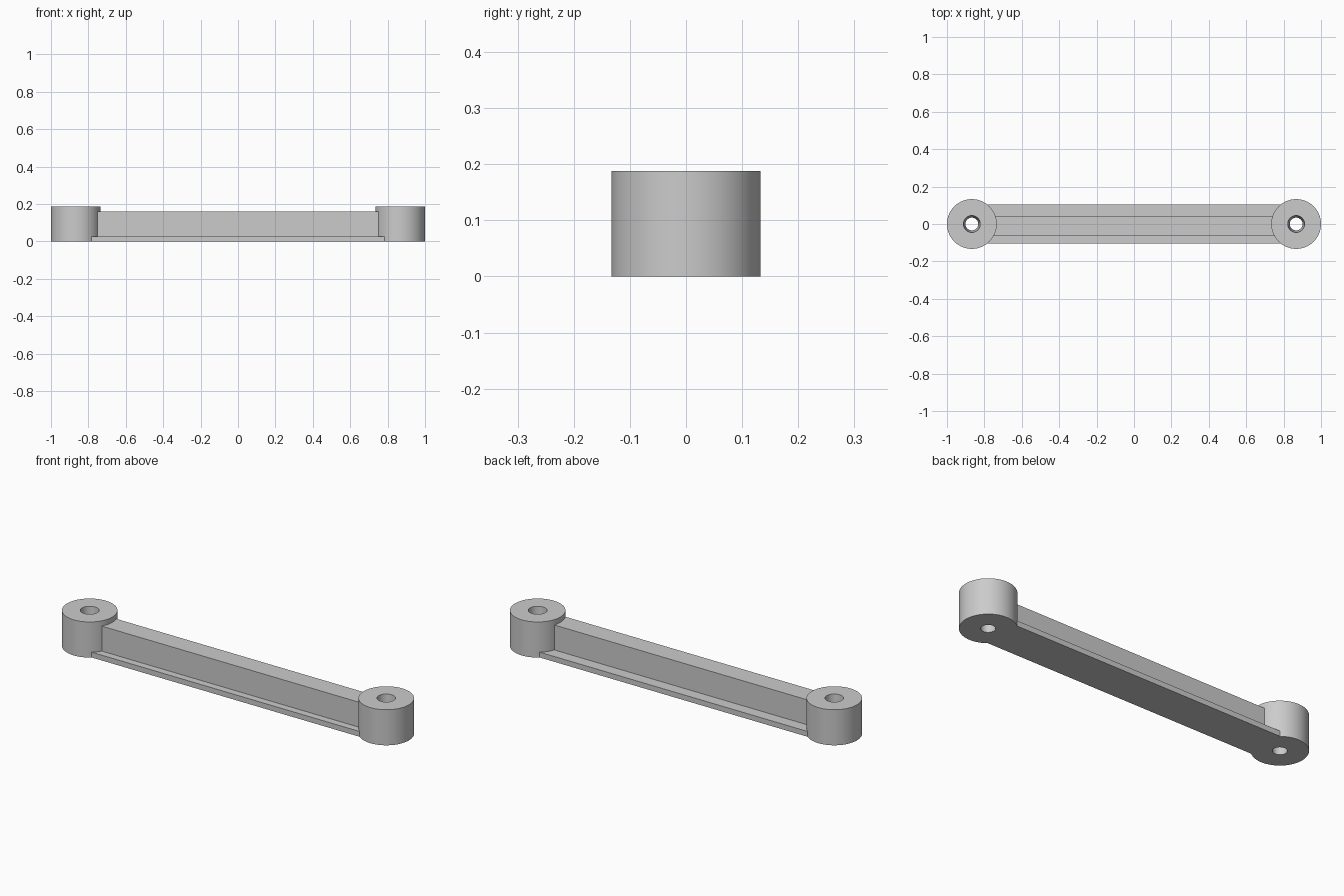
import bpy
import bmesh
from math import tau, radians
from mathutils import Vector

if "Cube" in bpy.data.objects:
    bpy.data.objects.remove(bpy.data.objects["Cube"], do_unlink=True)

BOSS_X, BOSS_R, BOSS_H = 0.867, 0.133, 0.188
HOLE_TOP, HOLE_BOTTOM = 0.045, 0.034
BEAM_END = 0.80

grey = bpy.data.materials.new("light_grey")
grey.use_nodes = True
colour = (0.6, 0.6, 0.6, 1)
grey.diffuse_color = colour
grey.node_tree.nodes["Principled BSDF"].inputs["Base Color"].default_value = colour


def finish(bm, name):
    bmesh.ops.recalc_face_normals(bm, faces=bm.faces)
    mesh = bpy.data.meshes.new(name)
    bm.to_mesh(mesh)
    bm.free()
    mesh.materials.append(grey)
    obj = bpy.data.objects.new(name, mesh)
    bpy.context.collection.objects.link(obj)
    return obj


def make_boss(name, x):
    # Ring section turned around the pivot axis, with a tapered bore
    section = [(HOLE_BOTTOM, 0), (BOSS_R, 0), (BOSS_R, BOSS_H), (HOLE_TOP, BOSS_H)]
    bm = bmesh.new()
    verts = [bm.verts.new((x + r, 0, z)) for r, z in section]
    edges = [bm.edges.new((verts[i], verts[(i + 1) % 4])) for i in range(4)]
    bmesh.ops.spin(bm, geom=verts + edges, cent=(x, 0, 0), axis=(0, 0, 1),
                   angle=tau, steps=96, use_merge=True)
    bmesh.ops.remove_doubles(bm, verts=bm.verts, dist=0.0001)
    return finish(bm, name)


# Beam: base flange with an upright web set slightly off centre
profile = [(-0.103, 0), (0.103, 0), (0.103, 0.028), (0.042, 0.028),
           (0.042, 0.16), (-0.065, 0.16), (-0.065, 0.028), (-0.103, 0.028)]
bm = bmesh.new()
face = bm.faces.new([bm.verts.new((-BEAM_END, y, z)) for y, z in profile])
ext = bmesh.ops.extrude_face_region(bm, geom=[face], use_keep_orig=True)
moved = [g for g in ext["geom"] if isinstance(g, bmesh.types.BMVert)]
bmesh.ops.translate(bm, verts=moved, vec=Vector((2 * BEAM_END, 0, 0)))
link = finish(bm, "link_arm")

# Join both end bosses to the beam
bosses = [make_boss("right_boss", -BOSS_X), make_boss("left_boss", BOSS_X)]
bpy.ops.object.select_all(action="DESELECT")
link.select_set(True)
bpy.context.view_layer.objects.active = link
for boss in bosses:
    mod = link.modifiers.new("join_" + boss.name, "BOOLEAN")
    mod.operation = "UNION"
    mod.solver = "EXACT"
    mod.object = boss
    bpy.ops.object.modifier_apply(modifier=mod.name)
for boss in bosses:
    bpy.data.objects.remove(boss, do_unlink=True)

bpy.ops.object.shade_smooth_by_angle(angle=radians(30))
